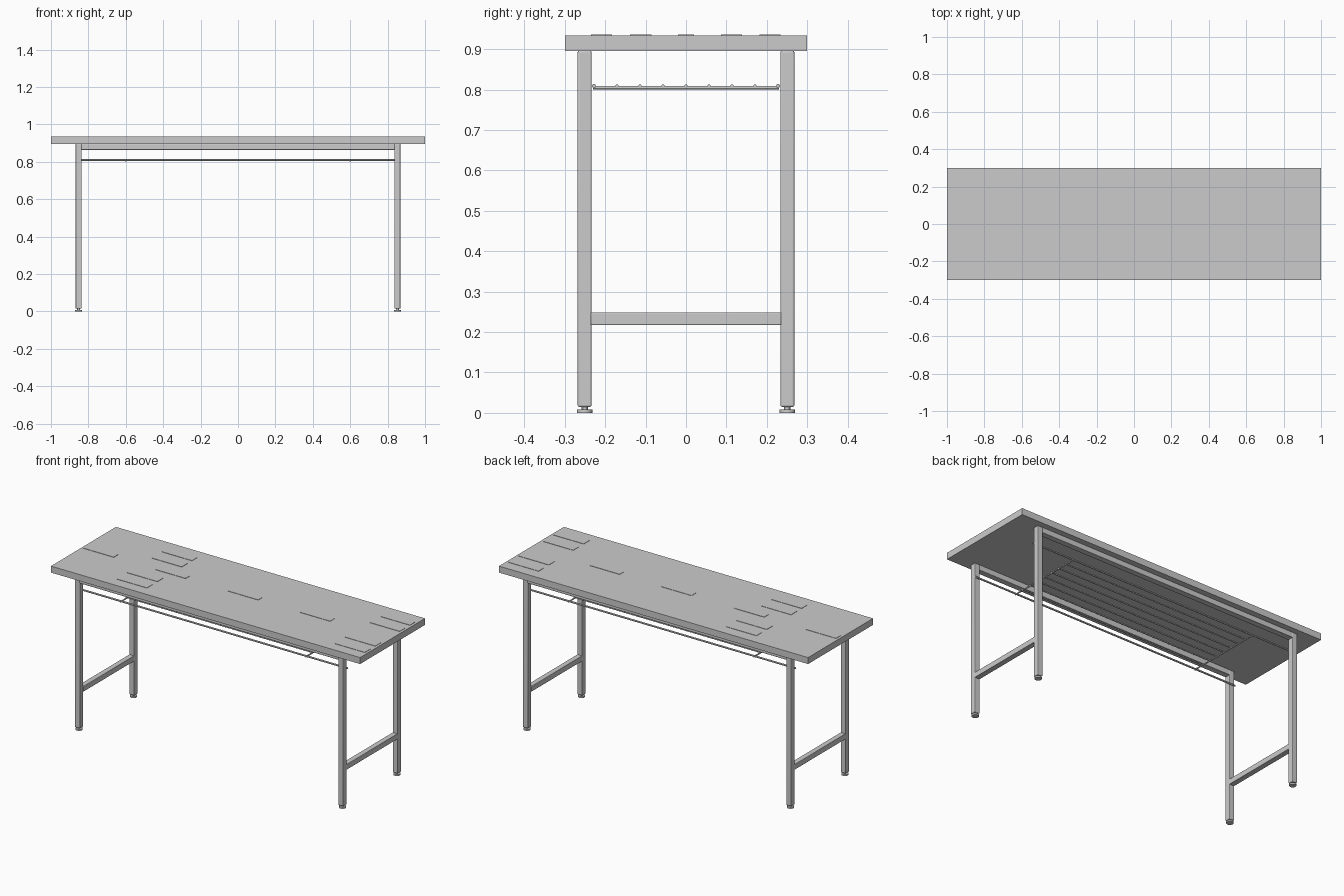
import bpy
from mathutils import Vector

if "Cube" in bpy.data.objects:
    bpy.data.objects.remove(bpy.data.objects["Cube"])


def box(name, lo, hi, bevel=0.0):
    lo, hi = Vector(lo), Vector(hi)
    bpy.ops.mesh.primitive_cube_add(size=1, location=(lo + hi) / 2)
    ob = bpy.context.object
    ob.name = name
    ob.scale = hi - lo
    bpy.ops.object.transform_apply(location=False, rotation=False, scale=True)
    if bevel:
        mod = ob.modifiers.new("rounded_edges", 'BEVEL')
        mod.width = bevel
        mod.segments = 3
        bpy.ops.object.shade_smooth_by_angle()
    return ob


def rod(name, a, b, radius, sides=12):
    a, b = Vector(a), Vector(b)
    d = b - a
    bpy.ops.mesh.primitive_cylinder_add(vertices=sides, radius=radius, depth=d.length,
                                        location=(a + b) / 2)
    ob = bpy.context.object
    ob.name = name
    ob.rotation_euler = d.to_track_quat('Z', 'Y').to_euler()
    bpy.ops.object.shade_smooth_by_angle()
    return ob


# Table top
TOP = 0.934
box("table_top", (-1, -0.3, 0.896), (1, 0.3, TOP))

# Legs with levelling feet, lower braces
for sx, side in ((-1, "left"), (1, "right")):
    x = sx * 0.852
    for sy, end in ((-1, "front"), (1, "back")):
        y = sy * 0.251
        tag = f"{end}_{side}"
        box(f"leg_{tag}", (x - 0.016, y - 0.017, 0.015), (x + 0.016, y + 0.017, 0.896), 0.004)
        rod(f"foot_stem_{tag}", (x, y, 0.008), (x, y, 0.03), 0.008)
        rod(f"foot_pad_{tag}", (x, y, 0), (x, y, 0.009), 0.019, 24)
    box(f"lower_brace_{side}", (x - 0.016, -0.236, 0.217), (x + 0.016, 0.236, 0.249), 0.003)

# Long rails under the top, and the carrying rods of the wire shelf
for sy, end in ((-1, "front"), (1, "back")):
    y = sy * 0.251
    box(f"top_rail_{end}", (-0.838, y - 0.017, 0.864), (0.838, y + 0.017, 0.896), 0.003)
    rod(f"shelf_carrier_{end}", (-0.868, sy * 0.228, 0.809), (0.868, sy * 0.228, 0.809), 0.005)

# Wire shelf
for sx, side in ((-1, "left"), (1, "right")):
    rod(f"shelf_cross_rod_{side}", (sx * 0.6, -0.23, 0.805), (sx * 0.6, 0.23, 0.805), 0.004)
for i in range(7):
    y = -0.171 + i * 0.057
    rod(f"shelf_rod_{i + 1}", (-0.604, y, 0.809), (0.604, y, 0.809), 0.004)

# Thin blank plates lying on the top: left edge x, front edge y
outer_rows = (-0.235, -0.138, 0.087, 0.182)
spots = [(-0.62, y) for y in outer_rows] + [(0.79, y) for y in outer_rows]
spots += [(x, -0.02) for x in (-0.985, -0.52, -0.05, 0.415)]
for i, (x, y) in enumerate(spots):
    depth = 0.04 if y == -0.02 else 0.052
    box(f"thin_plate_{i + 1}", (x, y, TOP - 0.001), (x + 0.195, y + depth, TOP + 0.002))
